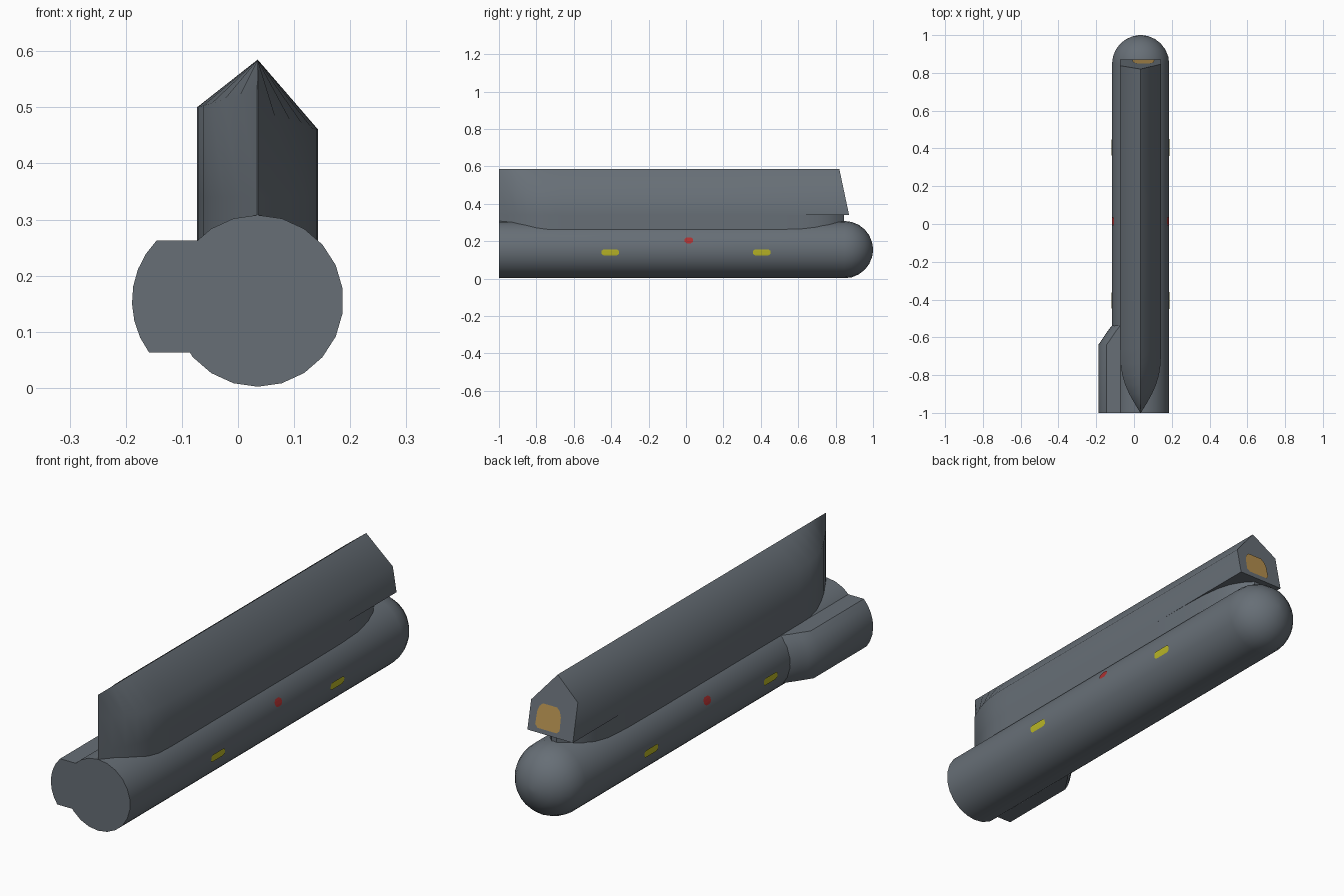
import bpy, bmesh, math

if "Cube" in bpy.data.objects:
    bpy.data.objects.remove(bpy.data.objects["Cube"])

CX, CZ, R, N = 0.035, 0.155, 0.153, 22   # main tube axis, radius, sides


def material(name, rgb):
    m = bpy.data.materials.new(name)
    m.diffuse_color = (*rgb, 1)
    m.use_nodes = True
    m.node_tree.nodes["Principled BSDF"].inputs["Base Color"].default_value = m.diffuse_color
    return m


GREY = material("slate grey", (0.135, 0.158, 0.182))
YELLOW = material("marker yellow", (0.50, 0.48, 0.02))
RED = material("marker red", (0.42, 0.03, 0.03))
AMBER = material("amber", (0.46, 0.28, 0.08))


def finish(name, bm, mat, angle=None):
    me = bpy.data.meshes.new(name)
    bm.to_mesh(me)
    bm.free()
    me.materials.append(mat)
    ob = bpy.data.objects.new(name, me)
    bpy.context.collection.objects.link(ob)
    if angle:
        bpy.ops.object.select_all(action='DESELECT')
        ob.select_set(True)
        bpy.context.view_layer.objects.active = ob
        bpy.ops.object.shade_smooth_by_angle(angle=math.radians(angle))
    return ob


def loft(name, sections, mat, angle):
    """Skin a list of equal-length closed rings and cap both ends."""
    bm = bmesh.new()
    rings = [[bm.verts.new(p) for p in s] for s in sections]
    for a, b in zip(rings, rings[1:]):
        n = len(a)
        for i in range(n):
            j = (i + 1) % n
            bm.faces.new((a[i], a[j], b[j], b[i]))
    bm.faces.new(rings[0])
    bm.faces.new(rings[-1])
    bmesh.ops.recalc_face_normals(bm, faces=bm.faces)
    return finish(name, bm, mat, angle)


def plate(name, rows, place, mat, flip=False):
    """Thin plate from rows of (height, half width), placed by a function."""
    bm = bmesh.new()
    pairs = [(bm.verts.new(place(-w, z)), bm.verts.new(place(w, z))) for z, w in rows]
    for (a, b), (c, d) in zip(pairs, pairs[1:]):
        bm.faces.new((a, c, d, b) if flip else (a, b, d, c))
    return finish(name, bm, mat)


# main tube with a round rear end
def tube_ring(y, r):
    return [(CX + r * math.sin(2 * math.pi * i / N), y,
             CZ - r * math.cos(2 * math.pi * i / N)) for i in range(N)]


dome = [tube_ring(0.847 + R * math.sin(t), R * math.cos(t))
        for t in [math.radians(a) for a in (0, 15, 30, 45, 60, 75, 86, 89.5)]]
loft("main_tube", [tube_ring(-1, R)] + dome, GREY, 40)


# side pod: clipped cylinder whose rear end curves into the tube
def pod_ring(y, shift):
    arc = [math.radians(135.5 + 81.2 * k / 7) for k in range(8)]
    ring = [(-0.035 + shift + 0.154 * math.cos(t), y, CZ + 0.154 * math.sin(t)) for t in arc]
    return ring + [(0.09, y, 0.063), (0.09, y, 0.263)]


loft("side_pod", [pod_ring(y, s) for y, s in
                  ((-1, 0), (-0.64, 0), (-0.60, 0.027), (-0.57, 0.047),
                   (-0.54, 0.07), (-0.49, 0.12))], GREY, 35)

# pointed bow shared by the upper hull and the keel below it: (y, half width)
BOW = [(-1, 0.001), (-0.95, 0.032), (-0.9, 0.06), (-0.85, 0.082),
       (-0.8, 0.097), (-0.74, 0.106), (-0.66, 0.108)]


def stern_y(z):
    return 0.82 + 0.052 * (0.585 - z) / 0.245


# upper hull with an uneven pitched roof and a raked stern
def hull_ring(y, w, stern=False):
    lift = 0.03 * (1 - w / 0.108)
    pts = [(CX - w, 0.34), (CX - w, 0.50 + lift), (CX, 0.585),
           (CX + w, 0.46 + lift), (CX + w, 0.34)]
    return [(x, stern_y(z) if stern else y, z) for x, z in pts]


loft("upper_hull", [hull_ring(y, w) for y, w in BOW + [(0.14, 0.108)]]
     + [hull_ring(0, 0.108, True)], GREY, 55)

# keel joining the hull to the tube, tapering at the rear
STERN = [(0.3, 0.108), (0.5, 0.107), (0.62, 0.103), (0.7, 0.092),
         (0.76, 0.075), (0.81, 0.045), (0.845, 0.012)]
loft("keel", [[(CX - w, y, 0.22), (CX - w, y, 0.34), (CX + w, y, 0.34), (CX + w, y, 0.22)]
              for y, w in BOW + STERN], GREY, 40)

# stern light
plate("stern_light", [(0.36, 0.045), (0.372, 0.058), (0.425, 0.056), (0.447, 0.048), (0.46, 0.034)],
      lambda u, z: (0.05 + u, stern_y(z) + 0.004, z), AMBER, flip=True)

# side markers hugging the tube on both sides
BAR = [(0.124, 0.036), (0.131, 0.046), (0.149, 0.046), (0.156, 0.036)]
DOT = [(0.189, 0.012), (0.198, 0.023), (0.212, 0.023), (0.221, 0.012)]
for label, side in (("right", 1), ("left", -1)):
    for part, y0, rows, mat in (("front_marker", -0.405, BAR, YELLOW),
                                ("rear_marker", 0.405, BAR, YELLOW),
                                ("middle_marker", 0.015, DOT, RED)):
        def on_tube(u, z, y0=y0, side=side):
            return (CX + side * math.sqrt((R + 0.002) ** 2 - (z - CZ) ** 2), y0 + u, z)
        plate(f"{label}_{part}", rows, on_tube, mat, flip=side < 0)
